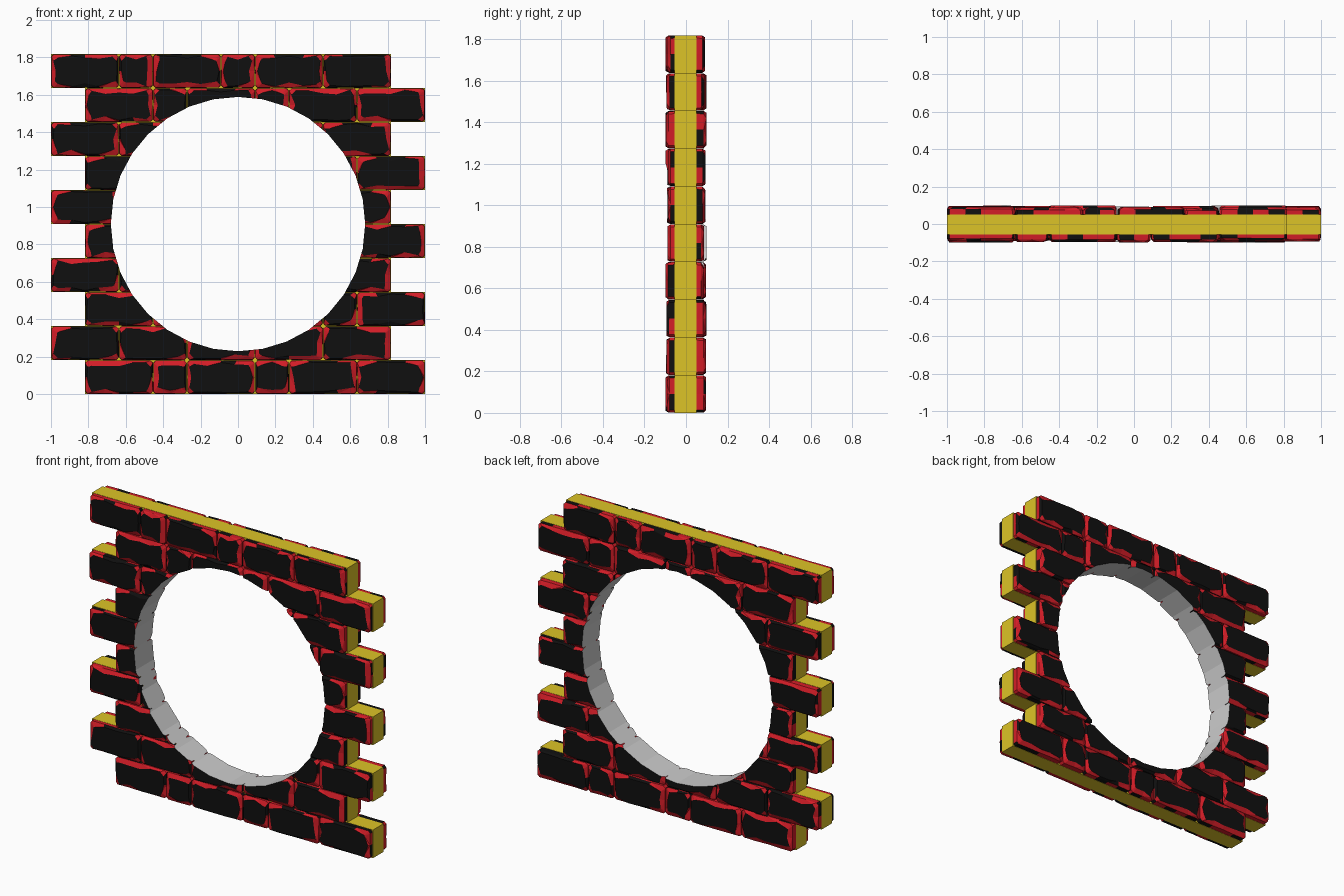
import bpy, bmesh, math, random

if "Cube" in bpy.data.objects:
    bpy.data.objects.remove(bpy.data.objects["Cube"])

random.seed(7)
U = 2 / 11                 # half-brick module, also the row height
ROWS = 10
MORTAR, RED, BLACK, CUT = range(4)


def material(name, rgb):
    m = bpy.data.materials.new(name)
    m.diffuse_color = (*rgb, 1)
    m.use_nodes = True
    m.node_tree.nodes["Principled BSDF"].inputs["Base Color"].default_value = m.diffuse_color
    return m


MATS = [material("mortar_yellow", (0.72, 0.55, 0.02)),
        material("brick_red", (0.65, 0.012, 0.02)),
        material("brick_black", (0.005, 0.005, 0.005)),
        material("cut_grey", (0.8, 0.8, 0.8))]


def make_object(name, bm):
    bmesh.ops.recalc_face_normals(bm, faces=bm.faces)
    me = bpy.data.meshes.new(name)
    bm.to_mesh(me)
    bm.free()
    for m in MATS:
        me.materials.append(m)
    ob = bpy.data.objects.new(name, me)
    bpy.context.collection.objects.link(ob)
    return ob


def row_start(row):
    return (-4.5 if row % 2 == 0 else -5.5) * U


def wall_core():
    # Toothed outline of the staggered courses, extruded through the thickness
    left, right = [], []
    for r in range(ROWS):
        x = row_start(r)
        left += [(x, r * U), (x, (r + 1) * U)]
        right += [(x + 10 * U, r * U), (x + 10 * U, (r + 1) * U)]
    bm = bmesh.new()
    face = bm.faces.new([bm.verts.new((x, -0.056, z)) for x, z in right + left[::-1]])
    ext = bmesh.ops.extrude_face_region(bm, geom=[face], use_keep_orig=True)
    for v in ext["geom"]:
        if isinstance(v, bmesh.types.BMVert):
            v.co.y = 0.05
    return make_object("wall_core", bm)


def outline(x0, x1, z0, z1, inset, corner):
    # Rounded rectangle with extra points along each side; inset is called per point
    n = 4 if x1 - x0 > 1.5 * U else 2
    pts = []
    for i in range(n + 1):
        pts.append((x0 + corner + (x1 - x0 - 2 * corner) * i / n, z0 + inset()))
    for i in range(3):
        pts.append((x1 - inset(), z0 + corner + (z1 - z0 - 2 * corner) * i / 2))
    for i in range(n, -1, -1):
        pts.append((x0 + corner + (x1 - x0 - 2 * corner) * i / n, z1 - inset()))
    for i in (2, 1, 0):
        pts.append((x0 + inset(), z0 + corner + (z1 - z0 - 2 * corner) * i / 2))
    return pts


def add_brick(bm, x0, x1, z0, z1, side):
    depth = random.uniform(0.086, 0.099)
    base = outline(x0, x1, z0, z1, lambda: 0.001, 0.013)
    edge = outline(x0, x1, z0, z1, lambda: random.uniform(0.001, 0.004), 0.015)
    face = outline(x0, x1, z0, z1,
                   lambda: random.choice((0.008, 0.01, 0.02, 0.028)) + random.uniform(0, 0.006), 0.036)
    rings = []
    for pts, y in ((base, 0.04), (edge, depth - 0.013), (face, depth)):
        rings.append([bm.verts.new((x, side * y, z)) for x, z in pts])
    n = len(base)
    for k in (0, 1):
        for i in range(n):
            j = (i + 1) % n
            f = bm.faces.new((rings[k][i], rings[k][j], rings[k + 1][j], rings[k + 1][i]))
            if k == 0:
                red = random.random() < 0.6
            else:   # narrow chips stay black, wide worn edges are red
                wear = (rings[2][i].co - rings[1][i].co).length + (rings[2][j].co - rings[1][j].co).length
                red = wear > 0.046
            f.material_index = RED if red else BLACK
    bm.faces.new(rings[0]).material_index = BLACK
    bm.faces.new(rings[2]).material_index = BLACK


# Brick lengths per course, in modules; the other courses use full bricks only
MIXED = [2, 1, 2, 1, 2, 2]
PATTERN = {0: MIXED, 2: [2, 2, 2, 1, 1, 2], 8: MIXED, 9: MIXED}


def brick_face(name, side):
    bm = bmesh.new()
    for r in range(ROWS):
        lengths = PATTERN.get(r, [2] * 5)
        x = row_start(r)
        for n in (lengths if side < 0 else lengths[::-1]):
            add_brick(bm, x, x + n * U, r * U, (r + 1) * U, side)
            x += n * U
    # Triangulate the slightly warped sides only
    bmesh.ops.triangulate(bm, faces=[f for f in bm.faces if len(f.verts) == 4])
    return make_object(name, bm)


parts = [wall_core(), brick_face("front_bricks", -1), brick_face("back_bricks", 1)]

# Round opening: 32-sided cutter
bm = bmesh.new()
ring = [bm.verts.new((0.68 * math.cos(math.tau * i / 32), -0.3, 5 * U + 0.68 * math.sin(math.tau * i / 32)))
        for i in range(32)]
ext = bmesh.ops.extrude_face_region(bm, geom=[bm.faces.new(ring)], use_keep_orig=True)
for v in ext["geom"]:
    if isinstance(v, bmesh.types.BMVert):
        v.co.y = 0.3
for f in bm.faces:
    f.material_index = CUT
cutter = make_object("opening_cutter", bm)

for ob in parts:
    mod = ob.modifiers.new("opening", 'BOOLEAN')
    mod.operation = 'DIFFERENCE'
    mod.solver = 'EXACT'
    mod.object = cutter
    bpy.context.view_layer.objects.active = ob
    bpy.ops.object.modifier_apply(modifier=mod.name)
bpy.data.objects.remove(cutter)
